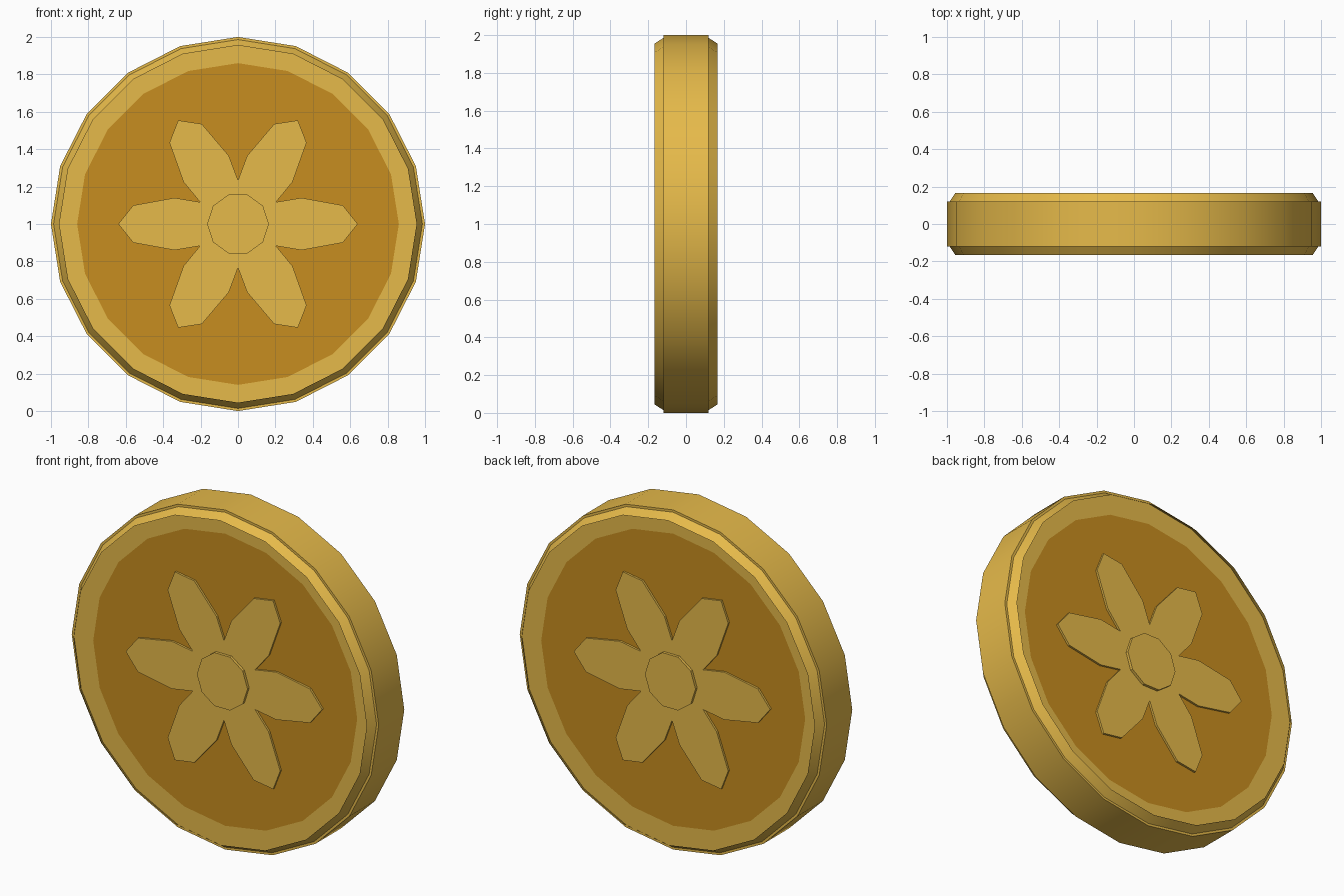
import bpy, bmesh
from math import sin, cos, pi, radians

if "Cube" in bpy.data.objects:
    bpy.data.objects.remove(bpy.data.objects["Cube"])

SIDES = 20
FACE_Y = 0.119


def material(name, rgb):
    m = bpy.data.materials.new(name)
    m.diffuse_color = (*rgb, 1.0)
    m.use_nodes = True
    m.node_tree.nodes["Principled BSDF"].inputs["Base Color"].default_value = m.diffuse_color
    return m


light_gold = material("light gold", (0.79, 0.49, 0.068))
dark_gold = material("dark gold", (0.575, 0.268, 0.014))


def polygon(r, n):
    return [(r * cos(2 * pi * i / n), r * sin(2 * pi * i / n)) for i in range(n)]


def add_ring(bm, outline, y):
    return [bm.verts.new((x, y, z + 1)) for x, z in outline]


def bridge(bm, a, b):
    n = len(a)
    return [bm.faces.new((a[i], a[(i + 1) % n], b[(i + 1) % n], b[i]))
            for i in range(n)]


def finish(bm, name, mats, smooth=False):
    mesh = bpy.data.meshes.new(name)
    bm.to_mesh(mesh)
    bm.free()
    for m in mats:
        mesh.materials.append(m)
    ob = bpy.data.objects.new(name, mesh)
    bpy.context.collection.objects.link(ob)
    if smooth:
        bpy.ops.object.select_all(action='DESELECT')
        bpy.context.view_layer.objects.active = ob
        ob.select_set(True)
        bpy.ops.object.shade_smooth_by_angle(angle=radians(30))
    return ob


def plate(name, outline, y0, y1):
    """Thin prism with the given x/z outline, centred on the coin axis."""
    bm = bmesh.new()
    a, b = add_ring(bm, outline, y0), add_ring(bm, outline, y1)
    bm.faces.new(a)
    bm.faces.new(b)
    bridge(bm, a, b)
    bmesh.ops.recalc_face_normals(bm, faces=bm.faces[:])
    return finish(bm, name, [light_gold])


# Coin body: flat-faced drum, each face a light border around a dark field
bm = bmesh.new()
profile = [(0.86, -FACE_Y), (1.0, -FACE_Y), (1.0, FACE_Y), (0.86, FACE_Y)]
rings = [add_ring(bm, polygon(r, SIDES), y) for r, y in profile]
for a, b in zip(rings, rings[1:]):
    bridge(bm, a, b)
for ring in (rings[0], rings[-1]):
    bm.faces.new(ring).material_index = 1
bmesh.ops.recalc_face_normals(bm, faces=bm.faces[:])
finish(bm, "coin_body", [light_gold, dark_gold], smooth=True)

# Six-petalled flower: one petal outline repeated every 60 degrees
petal = [(0.34, -0.14), (0.56, -0.10), (0.64, 0.0),
         (0.56, 0.10), (0.34, 0.14), (0.203, 0.117)]
flower = []
for k in range(6):
    c, s = cos(k * pi / 3), sin(k * pi / 3)
    flower += [(x * c - z * s, x * s + z * c) for x, z in petal]

for side, label in ((-1, "front"), (1, "back")):
    # Raised rim: a sloping lip standing on the face, leaning inwards
    bm = bmesh.new()
    low = add_ring(bm, polygon(0.986, SIDES), side * FACE_Y)
    high = add_ring(bm, polygon(0.955, SIDES), side * 0.166)
    bridge(bm, low, high)
    bm.normal_update()
    for f in bm.faces:
        if f.normal.y * side < 0:
            f.normal_flip()
    finish(bm, label + "_rim", [light_gold], smooth=True)
    # Flower and its round centre
    plate(label + "_flower", flower, side * (FACE_Y - 0.01), side * 0.131)
    plate(label + "_flower_centre", polygon(0.165, 10),
          side * (FACE_Y - 0.01), side * 0.147)
